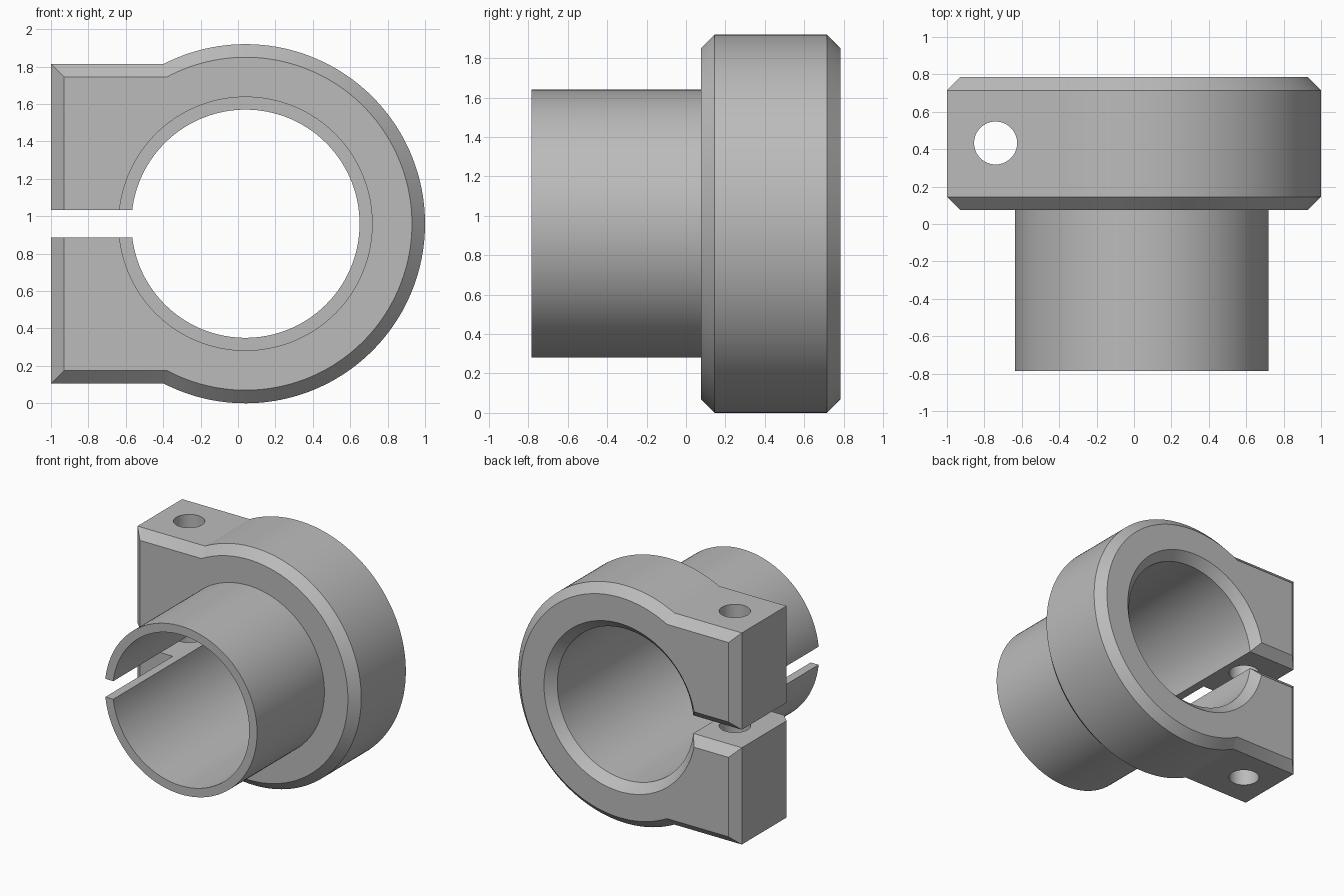
import bpy, bmesh
from math import sin, cos, asin, pi, radians, sqrt
from mathutils import Matrix

cube = bpy.data.objects.get("Cube")
if cube:
    bpy.data.objects.remove(cube)

CX, CZ = 0.04, 0.96           # bore axis
OUTER, TUBE, BORE = 0.96, 0.68, 0.61
HALF, SLOT, CH = 0.855, 0.073, 0.07
FRONT, STEP, BACK = -0.785, 0.075, 0.785

grey = bpy.data.materials.new("light_grey")
grey.use_nodes = True
color = (0.5, 0.5, 0.5, 1)
grey.diffuse_color = color
grey.node_tree.nodes["Principled BSDF"].inputs["Base Color"].default_value = color


def keyhole(radius, half, left, segments=128):
    """Circle with a straight-sided tab running out to x = left."""
    a = pi - asin(half / radius)
    arc = [-a + 2 * a * i / segments for i in range(segments + 1)]
    pts = [(CX + radius * cos(t), CZ + radius * sin(t)) for t in arc]
    return pts + [(left, CZ + half), (left, CZ - half)]


def finish(name, bm):
    bmesh.ops.recalc_face_normals(bm, faces=bm.faces)
    mesh = bpy.data.meshes.new(name)
    bm.to_mesh(mesh)
    bm.free()
    mesh.materials.append(grey)
    obj = bpy.data.objects.new(name, mesh)
    bpy.context.collection.objects.link(obj)
    return obj


def loft(name, sections):
    """Skin a list of (y, outline) sections and cap both ends."""
    bm = bmesh.new()
    rings = [[bm.verts.new((x, y, z)) for x, z in pts] for y, pts in sections]
    for a, b in zip(rings, rings[1:]):
        for i in range(len(a)):
            j = (i + 1) % len(a)
            bm.faces.new((a[i], a[j], b[j], b[i]))
    bm.faces.new(rings[0])
    bm.faces.new(rings[-1])
    return finish(name, bm)


def cylinder(name, radius, depth, matrix, segments):
    bm = bmesh.new()
    bmesh.ops.create_cone(bm, cap_ends=True, segments=segments, radius1=radius,
                          radius2=radius, depth=depth, matrix=matrix)
    return finish(name, bm)


def collar_outline(inset):
    return keyhole(OUTER - inset, HALF - inset, -1 + inset)


def bore_outline(grow):
    return keyhole(BORE + grow, SLOT + grow, -1.3)


# Chamfered clamp collar with a square tab
clamp = loft("clamp_collar", [(STEP, collar_outline(CH)), (STEP + CH, collar_outline(0)),
                              (BACK - CH, collar_outline(0)), (BACK, collar_outline(CH))])

# Tube sticking out of the front
tube_end = STEP + 0.3
tube = cylinder("tube", TUBE, tube_end - FRONT,
                Matrix.Translation((CX, (FRONT + tube_end) / 2, CZ)) @ Matrix.Rotation(pi / 2, 4, 'X'), 128)

# Bore and slit, flared at the back edge
bore = loft("bore_cutter", [(-1, bore_outline(0)), (BACK - CH, bore_outline(0)),
                            (BACK + CH, bore_outline(2 * CH))])

# Vertical bolt hole through both tabs
bolt = cylinder("bolt_hole_cutter", 0.115, 3, Matrix.Translation((-0.74, 0.433, CZ)), 64)

bpy.context.view_layer.objects.active = clamp
for helper, operation in ((tube, 'UNION'), (bore, 'DIFFERENCE'), (bolt, 'DIFFERENCE')):
    helper.hide_render = True
    mod = clamp.modifiers.new(helper.name, 'BOOLEAN')
    mod.operation, mod.solver, mod.object = operation, 'EXACT', helper
    bpy.ops.object.modifier_apply(modifier=mod.name)
    bpy.data.objects.remove(helper)

bpy.ops.object.select_all(action='DESELECT')
clamp.select_set(True)
bpy.ops.object.shade_smooth_by_angle(angle=radians(20))
